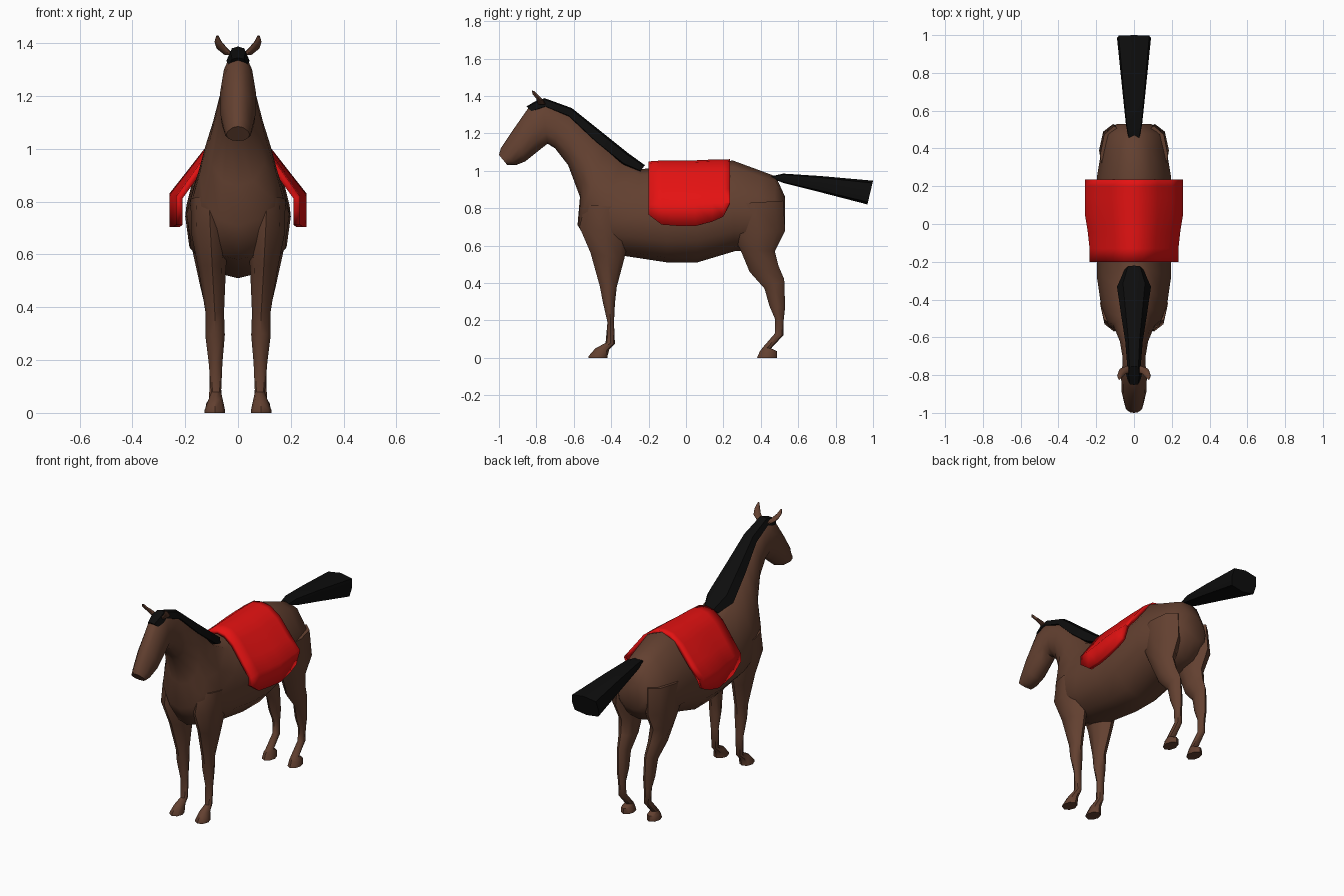
import bpy, bmesh, math


def material(name, rgb):
    m = bpy.data.materials.new(name)
    m.diffuse_color = (*rgb, 1)
    return m


BROWN = material("brown coat", (0.125, 0.052, 0.030))
BLACK = material("black hair", (0.004, 0.004, 0.004))
RED = material("red cloth", (0.78, 0.006, 0.006))

# Half cross-sections (width fraction, height fraction), from top to bottom
BARREL = [(0, 1), (.45, .86), (.86, .35), (1, -.1), (.92, -.55), (.52, -.9), (0, -1)]
ROUND = [(math.sin(i * math.pi / 4), math.cos(i * math.pi / 4)) for i in range(5)]
RIDGE = [(0, 1), (.65, .75), (1, -.5), (0, -1)]
SLAB = [(0, 1), (.9, .8), (1, 0), (.9, -.8), (0, -1)]


def finish(name, bm, mat, angle):
    bmesh.ops.recalc_face_normals(bm, faces=bm.faces)
    me = bpy.data.meshes.new(name)
    bm.to_mesh(me)
    bm.free()
    me.materials.append(mat)
    ob = bpy.data.objects.new(name, me)
    bpy.context.collection.objects.link(ob)
    bpy.ops.object.select_all(action='DESELECT')
    ob.select_set(True)
    bpy.context.view_layer.objects.active = ob
    bpy.ops.object.shade_smooth_by_angle(angle=math.radians(angle))
    return ob


def loft(name, sections, half, mat, side=1, angle=45):
    """Each section: (top y, top z, bottom y, bottom z, half width, centre x)."""
    outline = half + [(-u, v) for u, v in half[-2:0:-1]]
    bm = bmesh.new()
    rings = []
    for ty, tz, by, bz, w, cx in sections:
        rings.append([bm.verts.new((side * (cx + u * w),
                                    (ty + by) / 2 + v * (ty - by) / 2,
                                    (tz + bz) / 2 + v * (tz - bz) / 2))
                      for u, v in outline])
    n = len(outline)
    for a, b in zip(rings, rings[1:]):
        for i in range(n):
            j = (i + 1) % n
            bm.faces.new((a[i], a[j], b[j], b[i]))
    bm.faces.new(rings[0])
    bm.faces.new(rings[-1])
    return finish(name, bm, mat, angle)


# Trunk, neck and head in one sweep from rump to muzzle
loft("body_and_head", [
    (.53, .86, .53, .69, .09, 0),
    (.48, .97, .46, .60, .155, 0),
    (.40, 1.00, .36, .57, .175, 0),
    (.25, 1.055, .26, .57, .195, 0),
    (.05, 1.03, .06, .51, .20, 0),
    (-.12, 1.015, -.10, .51, .195, 0),
    (-.24, 1.01, -.33, .545, .195, 0),
    (-.34, 1.07, -.50, .58, .175, 0),
    (-.42, 1.15, -.58, .71, .145, 0),
    (-.50, 1.22, -.567, .86, .11, 0),
    (-.61, 1.31, -.63, 1.03, .075, 0),
    (-.69, 1.35, -.70, 1.12, .062, 0),
    (-.77, 1.375, -.74, 1.145, .062, 0),
    (-.84, 1.34, -.785, 1.11, .068, 0),
    (-.92, 1.225, -.86, 1.05, .066, 0),
    (-.99, 1.12, -.91, 1.03, .052, 0),
    (-1.0, 1.085, -.955, 1.03, .044, 0),
], BARREL, BROWN, angle=50)

# Legs: sections run from the body down to the hoof, front edge then back edge
FORE = [(-.54, .82, -.30, .80, .07, .11),
        (-.57, .70, -.30, .66, .072, .105),
        (-.51, .56, -.33, .53, .052, .098),
        (-.46, .38, -.37, .38, .035, .088),
        (-.445, .30, -.38, .29, .037, .087),
        (-.42, .19, -.385, .19, .026, .085),
        (-.43, .08, -.38, .075, .019, .083),
        (-.485, .05, -.41, .045, .028, .085),
        (-.52, .01, -.42, .008, .039, .088),
        (-.52, 0, -.42, 0, .039, .088)]
HIND = [(.20, .82, .52, .84, .075, .105),
        (.25, .66, .53, .68, .075, .11),
        (.29, .58, .475, .57, .056, .108),
        (.34, .46, .495, .49, .042, .10),
        (.42, .37, .525, .42, .030, .093),
        (.445, .28, .53, .27, .030, .09),
        (.475, .21, .522, .20, .022, .088),
        (.475, .13, .52, .12, .021, .086),
        (.41, .055, .455, .05, .024, .086),
        (.395, .035, .487, .035, .033, .088),
        (.38, 0, .487, 0, .037, .088)]
# Ears: flattened cups leaning outward
EAR = [(-.79, 1.355, -.75, 1.355, .018, .032),
       (-.80, 1.385, -.76, 1.375, .021, .060),
       (-.82, 1.41, -.785, 1.40, .014, .075),
       (-.825, 1.43, -.81, 1.425, .005, .078)]
for side, label in ((1, "left"), (-1, "right")):
    loft("front_leg_" + label, FORE, ROUND, BROWN, side)
    loft("hind_leg_" + label, HIND, ROUND, BROWN, side)
    loft("ear_" + label, EAR, ROUND, BROWN, side)

# Mane with forelock, lying along the crest of the neck
loft("mane", [
    (-.22, 1.03, -.25, .99, .05, 0),
    (-.31, 1.095, -.34, 1.02, .09, 0),
    (-.46, 1.215, -.49, 1.14, .068, 0),
    (-.61, 1.335, -.63, 1.28, .046, 0),
    (-.755, 1.388, -.75, 1.33, .036, 0),
    (-.80, 1.375, -.78, 1.32, .044, 0),
    (-.852, 1.345, -.82, 1.31, .034, 0),
], RIDGE, BLACK, angle=30)

# Tail, flaring towards a blunt end
loft("tail", [
    (.455, .97, .47, .955, .03, 0),
    (.52, .985, .52, .935, .042, 0),
    (.72, .972, .70, .89, .062, 0),
    (1.0, .947, .97, .82, .09, 0),
], SLAB, BLACK, angle=30)

# Saddle blanket: draped strips from front edge to back edge
DRAPE = [(0, 0), (.22, .03), (.48, .17), (.78, .46), (1, .67), (1, 1)]
STRIPS = [(-.20, 1.05, .235, .765), (-.13, 1.055, .235, .712), (-.04, 1.055, .245, .705),
          (.05, 1.056, .26, .705), (.14, 1.06, .26, .728), (.20, 1.06, .26, .755),
          (.235, 1.062, .26, .83)]
bm = bmesh.new()
rows = []
for y, top, w, hem in STRIPS:
    half = []
    for k, (u, v) in enumerate(DRAPE):
        z = top - v * .345
        if k == len(DRAPE) - 1:
            z = min(hem, top - .235)
        half.append((u * w, z))
    line = [(-x, z) for x, z in half[:0:-1]] + half
    rows.append([bm.verts.new((x, y, z)) for x, z in line])
for a, b in zip(rows, rows[1:]):
    for i in range(len(a) - 1):
        bm.faces.new((a[i], a[i + 1], b[i + 1], b[i]))
blanket = finish("saddle_blanket", bm, RED, 50)
# Normals face up before thickening, so the cloth grows inward
if sum(p.normal.z for p in blanket.data.polygons) < 0:
    blanket.data.flip_normals()
thick = blanket.modifiers.new("thickness", 'SOLIDIFY')
thick.thickness = .025
thick.offset = -1
